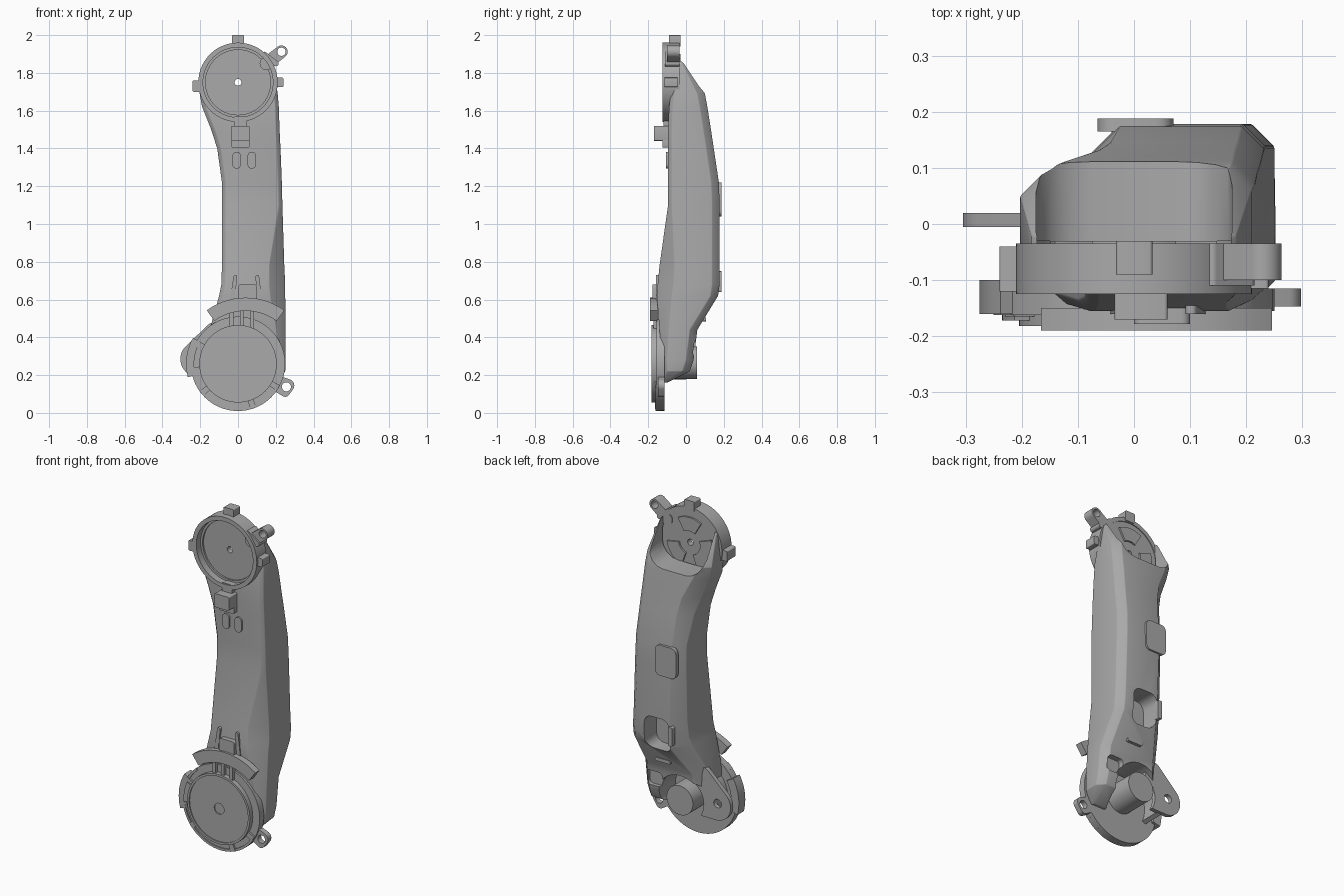
import bpy, bmesh, math
from mathutils import Vector
from mathutils.geometry import convex_hull_2d

cube = bpy.data.objects.get("Cube")
if cube:
    bpy.data.objects.remove(cube)

grey = bpy.data.materials.new("matte_grey")
grey.use_nodes = True
color = (0.4, 0.4, 0.4, 1)
grey.diffuse_color = color
grey.node_tree.nodes["Principled BSDF"].inputs["Base Color"].default_value = color


def finish(name, bm):
    bmesh.ops.recalc_face_normals(bm, faces=bm.faces)
    mesh = bpy.data.meshes.new(name)
    bm.to_mesh(mesh)
    bm.free()
    mesh.materials.append(grey)
    ob = bpy.data.objects.new(name, mesh)
    bpy.context.collection.objects.link(ob)
    return ob


def activate(ob):
    bpy.ops.object.select_all(action='DESELECT')
    ob.select_set(True)
    bpy.context.view_layer.objects.active = ob


def hull(name, circles, y0, y1, steps=48):
    """Plate around circles (x, z, radius), extruded from y0 to y1."""
    pts = []
    for x, z, r in circles:
        for i in range(steps):
            a = math.tau * i / steps
            pts.append(Vector((x + r * math.cos(a), z + r * math.sin(a))))
    outline = [pts[i] for i in convex_hull_2d(pts)]
    bm = bmesh.new()
    face = bm.faces.new([bm.verts.new((p.x, y0, p.y)) for p in outline])
    side = bmesh.ops.extrude_face_region(bm, geom=[face])["geom"]
    verts = [v for v in side if isinstance(v, bmesh.types.BMVert)]
    bmesh.ops.translate(bm, verts=verts, vec=(0, y1 - y0, 0))
    return finish(name, bm)


def block(name, x0, x1, z0, z1, y0, y1, r=0.006):
    corners = [(x, z, r) for x in (x0 + r, x1 - r) for z in (z0 + r, z1 - r)]
    return hull(name, corners, y0, y1, 16)


def band(name, cx, cz, r0, r1, a0, a1, y0, y1):
    """Ring or arc with a rectangular section, angles in degrees."""
    closed = a1 - a0 >= 360
    n = max(2, int((a1 - a0) / 5))
    bm = bmesh.new()
    loops = []
    for i in range(n if closed else n + 1):
        a = math.radians(a0 + (a1 - a0) * i / n)
        section = ((r0, y0), (r1, y0), (r1, y1), (r0, y1))
        loops.append([bm.verts.new((cx + r * math.cos(a), y, cz + r * math.sin(a)))
                      for r, y in section])
    for i in range(n):
        p, q = loops[i], loops[(i + 1) % len(loops)]
        for k in range(4):
            m = (k + 1) % 4
            bm.faces.new((p[k], p[m], q[m], q[k]))
    if not closed:
        bm.faces.new(loops[0])
        bm.faces.new(loops[-1])
    return finish(name, bm)


def cut(target, cutter):
    cutter.hide_render = True
    mod = target.modifiers.new("cut", 'BOOLEAN')
    mod.operation = 'DIFFERENCE'
    mod.solver = 'EXACT'
    mod.object = cutter
    activate(target)
    bpy.ops.object.modifier_apply(modifier=mod.name)
    bpy.data.objects.remove(cutter)


# Arm body: lofted sections (z, left x, right x, front y, back y, front chamfer, back chamfer)
sections = [
    (.16, -.12, .2, -.13, -.1, .01, .01),
    (.22, -.14, .25, -.13, .02, .03, .05),
    (.28, -.15, .252, -.13, .04, .03, .06),
    (.44, -.15, .252, -.14, .06, .05, .07),
    (.62, -.1, .25, -.155, .17, .08, .09),
    (.68, -.088, .25, -.15, .178, .085, .08),
    (.78, -.085, .245, -.14, .178, .08, .07),
    (1.1, -.085, .235, -.095, .178, .02, .06),
    (1.22, -.085, .232, -.095, .174, .02, .06),
    (1.4, -.11, .225, -.095, .147, .02, .07),
    (1.5, -.142, .22, -.095, .132, .02, .08),
    (1.62, -.19, .216, -.09, .113, .02, .07),
    (1.69, -.203, .21, -.08, .1, .02, .05),
    (1.85, -.183, .183, -.07, .0, .01, .02),
    (1.91, -.13, .13, -.06, -.032, .005, .008),
]
bm = bmesh.new()
rows = []
for z, xl, xr, yf, yb, c, b in sections:
    s = min(.04, b)
    outline = [(xl, yf + s / 2), (xl + s / 2, yf), (xr - c, yf), (xr, yf + c),
               (xr, yb - s), (xr - s, yb), (xl + b, yb), (xl, yb - b)]
    rows.append([bm.verts.new((x, y, z)) for x, y in outline])
for p, q in zip(rows, rows[1:]):
    for k in range(len(p)):
        m = (k + 1) % len(p)
        bm.faces.new((p[k], p[m], q[m], q[k]))
bm.faces.new(rows[0])
bm.faces.new(rows[-1])
body = finish("arm_body", bm)
bev = body.modifiers.new("soft_edges", 'BEVEL')
bev.width = .01
bev.segments = 2
bev.limit_method = 'ANGLE'
bev.angle_limit = math.radians(25)
activate(body)
bpy.ops.object.modifier_apply(modifier=bev.name)

# Openings in the body
TOP, LOW = 1.75, .26
cut(body, hull("socket_cutter", [(0, TOP, .186)], -.3, -.03))
cut(body, block("pocket_cutter", -.175, .175, 1.63, 1.95, -.04, .4, .1))
cut(body, hull("well_cutter", [(0, LOW, .15), (-.15, LOW - .1, .15)], -.115, .4))
cut(body, block("window_cutter", -.015, .15, .58, .78, .06, .4, .05))
cut(body, block("side_pocket_cutter", .12, .22, .3, .39, .02, .2, .02))

# Upper joint
band("upper_ring", 0, TOP, .185, .21, 0, 360, -.125, -.035)
band("upper_inner_lip", 0, TOP, .172, .19, 0, 360, -.085, -.05)
upper = hull("upper_disc", [(0, TOP, .188)], -.075, -.04)
cut(upper, hull("hole_cutter", [(0, TOP, .018)], -.2, .1))
for a0, a1 in ((60, 120), (160, 250), (290, 350)):
    band("upper_disc_back_pad", 0, TOP, .07, .15, a0, a1, -.045, -.03)
block("top_tab", -.032, .033, 1.94, 2, -.09, -.03)
block("right_tab", -.24, -.19, 1.7, 1.76, -.12, -.04)
block("left_tab", .19, .24, 1.725, 1.775, -.115, -.045)
ear = hull("upper_ear", [(.23, 1.912, .033), (.15, 1.85, .035)], -.1, -.035)
cut(ear, hull("hole_cutter", [(.23, 1.912, .022)], -.2, .1))
hull("upper_ear_rib", [(.2, 1.85, .015), (.14, 1.9, .012)], -.11, -.035)
block("front_hook", -.035, .06, 1.44, 1.52, -.17, -.085)
block("front_hook_foot", -.035, .06, 1.405, 1.45, -.125, -.085)
block("front_hook_neck", -.02, .045, 1.5, 1.57, -.12, -.085)
for x in (-.007, .073):
    hull("front_slot_pad", [(x, 1.315, .022), (x, 1.36, .022)], -.105, -.09)

# Lower joint
hull("lower_flange", [(0, LOW, .25)], -.155, -.115)
band("lower_rim", 0, LOW, .192, .205, 0, 360, -.182, -.14)
lower = hull("lower_disc", [(0, LOW, .194)], -.176, -.14)
cut(lower, hull("hole_cutter", [(0, LOW, .032)], -.2, -.17))
for a in (150, 215, 285, 325):
    band("flange_clip", 0, LOW, .2, .248, a, a + 8, -.165, -.14)
band("flange_raised_edge", 0, LOW, .236, .25, 130, 330, -.162, -.14)
hull("rear_boss", [(0, LOW + .005, .086)], -.12, .058)
lug = hull("lower_lug", [(.265, .145, .033), (.25, .11, .025), (.18, .17, .04)],
           -.147, -.115)
cut(lug, hull("hole_cutter", [(.256, .138, .024)], -.3, .1))

# Side lobe with hole, and its clips
lobe = hull("side_lobe", [(-.21, .285, .095), (-.12, .42, .06), (-.13, .25, .06)],
            -.005, .02)
cut(lobe, hull("hole_cutter", [(-.22, .29, .025)], -.1, .1))
cut(lobe, hull("well_cutter", [(0, LOW, .13)], -.1, .1))
band("lobe_wall", 0, LOW, .17, .195, 130, 205, -.12, .0)
band("side_clip", 0, LOW, .225, .275, 150, 195, -.16, -.1)
band("side_clip_inner", 0, LOW, .2, .235, 155, 185, -.172, -.12)

# Curved guard above the lower disc, with ribs and latch
band("curved_guard", .04, LOW, .28, .35, 54, 126, -.19, -.15)
for x in (-.045, .01, .065):
    block("guard_rib", x, x + .02, .43, .57, -.172, -.13)
block("latch_pad", .0, .1, .59, .68, -.178, -.13, .015)
for x in (-.03, .115):
    hull("latch_side", [(x, .6, .012), (.05 + (x - .05) * .8, .72, .01)], -.16, -.13)

# Back details
block("back_pad", -.065, .07, 1.04, 1.22, .165, .188, .03)
block("window_lip", -.04, -.012, .64, .75, .16, .187)
block("back_rib", .03, .13, .485, .505, .05, .105)

# Smooth shading with sharp edges kept
for ob in bpy.context.collection.objects:
    if ob.type == 'MESH' and ob.data.materials and ob.data.materials[0] == grey:
        activate(ob)
        bpy.ops.object.shade_smooth_by_angle(angle=math.radians(30))
